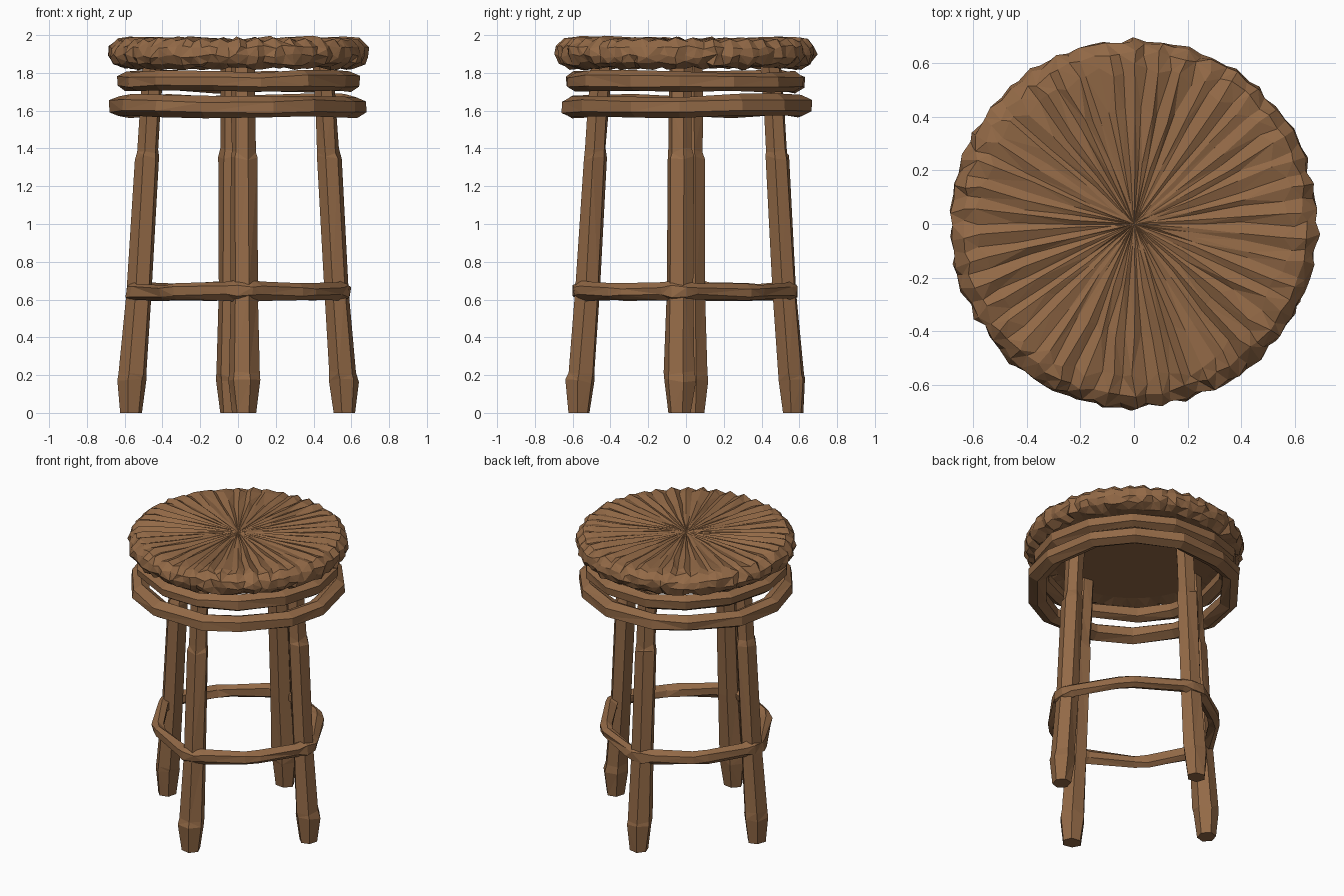
import bpy, bmesh, math, random
from mathutils import Vector

if "Cube" in bpy.data.objects:
    bpy.data.objects.remove(bpy.data.objects["Cube"])

random.seed(7)
wood = bpy.data.materials.new("brown wood")
wood.diffuse_color = (0.29, 0.142, 0.062, 1)
wood.use_nodes = True
wood.node_tree.nodes["Principled BSDF"].inputs["Base Color"].default_value = wood.diffuse_color


def jit(a):
    return random.uniform(-a, a)


def finish(name, bm):
    bmesh.ops.recalc_face_normals(bm, faces=bm.faces)
    bmesh.ops.triangulate(bm, faces=[f for f in bm.faces if len(f.verts) == 4])
    me = bpy.data.meshes.new(name)
    bm.to_mesh(me)
    bm.free()
    me.materials.append(wood)
    ob = bpy.data.objects.new(name, me)
    bpy.context.collection.objects.link(ob)
    return ob


def skin(bm, loops, closed):
    """Bridge vertex loops of equal length with quads."""
    n = len(loops[0])
    pairs = list(zip(loops, loops[1:]))
    if closed:
        pairs.append((loops[-1], loops[0]))
    for a, b in pairs:
        for i in range(n):
            j = (i + 1) % n
            bm.faces.new((a[i], a[j], b[j], b[i]))


def hoop(name, stations, sides, rough):
    """Closed rough bar; stations are (angle, radius, z, half width, half height)."""
    bm = bmesh.new()
    loops = []
    for ang, r, z, w, h in stations:
        c, s = math.cos(ang), math.sin(ang)
        loop = []
        for k in range(sides):
            t = math.tau * (k + 0.5) / sides
            rr = r + w * math.cos(t) + jit(rough)
            loop.append(bm.verts.new((rr * c, rr * s, z + h * math.sin(t) + jit(rough))))
        loops.append(loop)
    skin(bm, loops, True)
    return finish(name, bm)


# Seat: round cushion whose columns are pushed in and out as pleats
bm = bmesh.new()
N = 84
profile = [(0.07, 1.972), (0.22, 1.974), (0.42, 1.976), (0.58, 1.98), (0.64, 1.973),
           (0.68, 1.935), (0.686, 1.89), (0.665, 1.85), (0.61, 1.825), (0.52, 1.835)]
pleat = [(0.014 if i % 2 else -0.014) * random.uniform(0.3, 1) for i in range(N)]
loops = []
for k, (r, z) in enumerate(profile):
    loop = []
    for i in range(N):
        a = math.tau * (i + jit(0.3)) / N
        if k < 5:      # radial creases on the top
            rr = r + jit(0.025 if k < 4 else 0.012)
            zz = z + pleat[i] * min(1, r * 2) + jit(0.003)
        elif k < 9:    # gathered rim
            rr = r + pleat[i] * 0.7 + jit(0.008)
            zz = z + jit(0.012)
        else:
            rr, zz = r, z
        loop.append(bm.verts.new((rr * math.cos(a), rr * math.sin(a), min(zz, 2.0))))
    loops.append(loop)
skin(bm, loops, False)
hub = bm.verts.new((0, 0, 1.968))
for i in range(N):
    bm.faces.new((hub, loops[0][i], loops[0][(i + 1) % N]))
bm.faces.new(loops[-1])
finish("seat", bm)

# Two hoops under the seat
for name, r, z, w, h, n in (("upper_hoop", 0.597, 1.755, 0.057, 0.052, 14),
                            ("lower_hoop", 0.627, 1.625, 0.062, 0.056, 14)):
    hoop(name, [(math.tau * (i + jit(0.15)) / n, r + jit(0.006), z + jit(0.008), w, h)
                for i in range(n)], 6, 0.006)

# Legs: six-sided, splayed, with a tapered foot
leg_angles = [math.radians(a) for a in (-3.5, 93.5, 176.5, 273.5)]
leg_names = ("right_leg", "back_leg", "left_leg", "front_leg")
sections = [(0.0, 0.567, 0.056), (0.17, 0.562, 0.076), (0.21, 0.556, 0.073),
            (0.65, 0.522, 0.066), (1.35, 0.483, 0.064), (1.39, 0.478, 0.056),
            (1.6, 0.466, 0.056), (1.85, 0.448, 0.056)]
for name, ang in zip(leg_names, leg_angles):
    bm = bmesh.new()
    out = Vector((math.cos(ang), math.sin(ang), 0))
    side = Vector((-out.y, out.x, 0))
    loops = []
    for z, r, w in sections:
        loop = []
        for k in range(6):
            t = math.tau * k / 6 + 0.3
            q = w * random.uniform(0.97, 1.1)
            p = out * (r + q * math.cos(t)) + side * (q * 1.1 * math.sin(t))
            p.z = z + (jit(0.015) if 0 < z < 1.8 else 0)
            loop.append(bm.verts.new(p))
        loops.append(loop)
    skin(bm, loops, False)
    bm.faces.new(loops[0])
    bm.faces.new(loops[-1])
    finish(name, bm)

# Footrest: bent bar with a thicker knot around each leg
stations = []
for i, ang in enumerate(leg_angles):
    nxt = leg_angles[(i + 1) % 4] + (math.tau if i == 3 else 0)
    for d, r, w, h in ((-0.17, 0.535, 0.042, 0.046), (-0.07, 0.55, 0.05, 0.054),
                       (0.07, 0.55, 0.05, 0.054), (0.17, 0.535, 0.042, 0.046)):
        stations.append((ang + d, r, 0.645, w, h))
    mid = (ang + nxt) / 2
    for d in (-0.09, 0.09):
        stations.append((mid + d, 0.505, 0.64, 0.038, 0.042))
hoop("footrest", stations, 6, 0.008)
